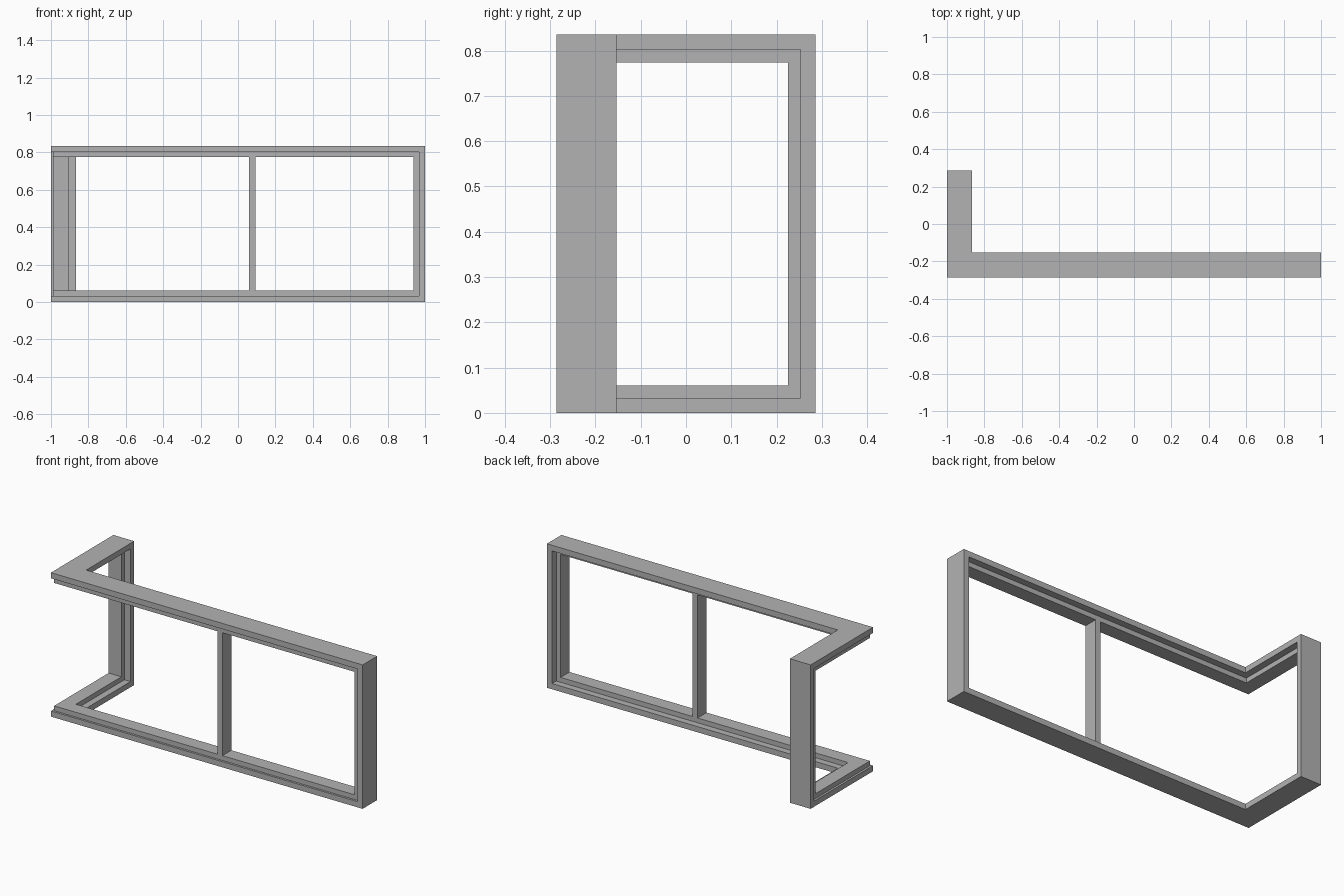
import bpy
import bmesh

cube = bpy.data.objects.get("Cube")
if cube:
    bpy.data.objects.remove(cube, do_unlink=True)

# Overall size
X, Y, H = 1.0, 0.286, 0.835
DEPTH = 0.133                  # rail depth, outside to inside
LIP, RISE = 0.033, 0.061       # thickness of the outer band and the raised band
FRONT, BACK = 0.012, 0.094     # raised band limits across the depth

grey = bpy.data.materials.new("Frame grey")
grey.use_nodes = True
colour = (0.45, 0.45, 0.45, 1)
grey.diffuse_color = colour
grey.node_tree.nodes["Principled BSDF"].inputs["Base Color"].default_value = colour


def make_object(name, bm):
    bmesh.ops.recalc_face_normals(bm, faces=bm.faces)
    mesh = bpy.data.meshes.new(name)
    bm.to_mesh(mesh)
    bm.free()
    mesh.materials.append(grey)
    obj = bpy.data.objects.new(name, mesh)
    bpy.context.collection.objects.link(obj)
    return obj


# Stepped frame section: (distance from outer face, height towards the opening)
section = [(0, 0), (0, LIP), (FRONT, LIP), (FRONT, RISE),
           (BACK, RISE), (BACK, LIP), (DEPTH, LIP), (DEPTH, 0)]

# Mitred positions of the section at the long end, the open corner and the short end
def long_end(d, h):
    return X - h, -Y + d

def corner(d, h):
    return -X + d, -Y + d

def short_end(d, h):
    return -X + d, Y - h


# Corner window frame: the section swept round one closed loop
bm = bmesh.new()
rings = []
stops = [(long_end, False), (corner, False), (short_end, False),
         (short_end, True), (corner, True), (long_end, True)]
for place, at_top in stops:
    rings.append([bm.verts.new((*place(d, h), H - h if at_top else h))
                  for d, h in section])
for i, ring in enumerate(rings):
    following = rings[(i + 1) % len(rings)]
    for j in range(len(section)):
        k = (j + 1) % len(section)
        bm.faces.new((ring[j], ring[k], following[k], following[j]))
make_object("corner_window_frame", bm)

# Upright bar dividing the long side
bm = bmesh.new()
bmesh.ops.create_cube(bm, size=1)
bmesh.ops.scale(bm, vec=(0.033, BACK - FRONT, H - 2 * RISE), verts=bm.verts)
bmesh.ops.translate(bm, vec=(0.076, -Y + (FRONT + BACK) / 2, H / 2), verts=bm.verts)
make_object("mullion", bm)
